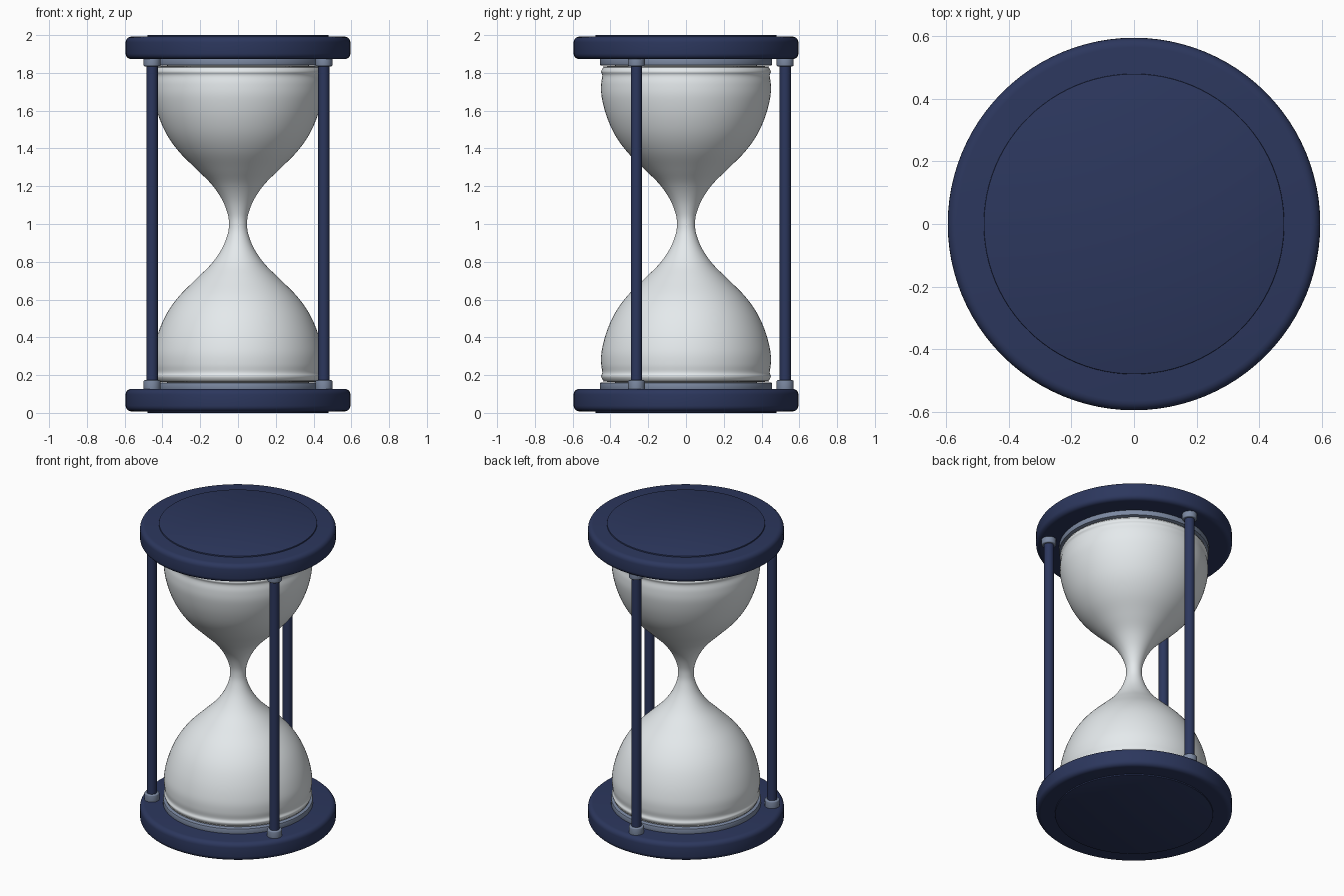
import bpy, bmesh, math
from mathutils import Vector

if "Cube" in bpy.data.objects:
    bpy.data.objects.remove(bpy.data.objects["Cube"])


def material(name, rgb):
    m = bpy.data.materials.new(name)
    m.diffuse_color = (*rgb, 1)
    m.use_nodes = True
    m.node_tree.nodes["Principled BSDF"].inputs["Base Color"].default_value = m.diffuse_color
    return m


navy = material("navy", (0.025, 0.038, 0.11))
steel = material("steel", (0.2, 0.25, 0.36))
glass = material("glass", (0.78, 0.82, 0.84))


def lathe(name, profile, mat, center=(0, 0), segs=96, angle=35):
    """Revolve (radius, z) points around a vertical axis."""
    bm = bmesh.new()
    vs = [bm.verts.new((r, 0, z)) for r, z in profile]
    es = [bm.edges.new(p) for p in zip(vs, vs[1:])]
    bmesh.ops.spin(bm, geom=vs + es, cent=(0, 0, 0), axis=(0, 0, 1),
                   angle=2 * math.pi, steps=segs)
    bmesh.ops.remove_doubles(bm, verts=bm.verts, dist=1e-5)
    bmesh.ops.recalc_face_normals(bm, faces=bm.faces)
    me = bpy.data.meshes.new(name)
    bm.to_mesh(me)
    bm.free()
    ob = bpy.data.objects.new(name, me)
    ob.location = (*center, 0)
    bpy.context.collection.objects.link(ob)
    me.materials.append(mat)
    bpy.ops.object.select_all(action='DESELECT')
    ob.select_set(True)
    bpy.context.view_layer.objects.active = ob
    bpy.ops.object.shade_smooth_by_angle(angle=math.radians(angle))
    return ob


def disc(r, z0, z1, b, n=5):
    """Closed disc profile with rounded edges of radius b."""
    pts = [(0, z0)]
    for cz, start in ((z0 + b, -90), (z1 - b, 0)):
        for i in range(n + 1):
            a = math.radians(start + 90 * i / n)
            pts.append((r - b + b * math.cos(a), cz + b * math.sin(a)))
    return pts + [(0, z1)]


def smooth(pts, n=5):
    """Catmull-Rom curve through the points."""
    p = [Vector(q) for q in [pts[0]] + pts + [pts[-1]]]
    out = []
    for a, b, c, d in zip(p, p[1:], p[2:], p[3:]):
        for i in range(n):
            t = i / n
            out.append(0.5 * (2 * b + (c - a) * t + (2 * a - 5 * b + 4 * c - d) * t * t
                              + (3 * b - a - 3 * c + d) * t ** 3))
    return [tuple(q) for q in out] + [pts[-1]]


# Each end: plate, thin outer pad, collar under the glass
for end in ("bottom", "top"):
    f = (lambda pr: pr) if end == "bottom" else (lambda pr: [(r, 2 - z) for r, z in pr])
    lathe(end + "_plate", f(disc(0.595, 0.008, 0.127, 0.03)), navy)
    lathe(end + "_pad", f(disc(0.48, 0.0, 0.03, 0.003, 2)), navy)
    lathe(end + "_collar", f(disc(0.455, 0.12, 0.16, 0.004, 2)), steel)

# Glass bulbs, lower half mirrored to the upper half
rim = [(0, 0.152), (0.25, 0.157), (0.42, 0.165)]
side = [(0.438, 0.172), (0.449, 0.193), (0.443, 0.215), (0.449, 0.26), (0.446, 0.33),
        (0.42, 0.43), (0.375, 0.53), (0.31, 0.62), (0.22, 0.71), (0.14, 0.79),
        (0.085, 0.87), (0.055, 0.945), (0.048, 1.0)]
half = rim + side
full = half + [(r, 2 - z) for r, z in reversed(half[:-1])]
lathe("glass_bulbs", smooth(full), glass, angle=60)

# Three posts with ferrules at both ends
for i, deg in enumerate((90, 210, 330)):
    a = math.radians(deg)
    c = (0.525 * math.cos(a), 0.525 * math.sin(a))
    lathe(f"post_{i + 1}", disc(0.03, 0.1, 1.9, 0.002, 1), navy, c, 32)
    lathe(f"lower_ferrule_{i + 1}", disc(0.045, 0.115, 0.173, 0.006, 3), steel, c, 32)
    lathe(f"upper_ferrule_{i + 1}", disc(0.045, 1.827 + 0.008, 1.885, 0.006, 3), steel, c, 32)
